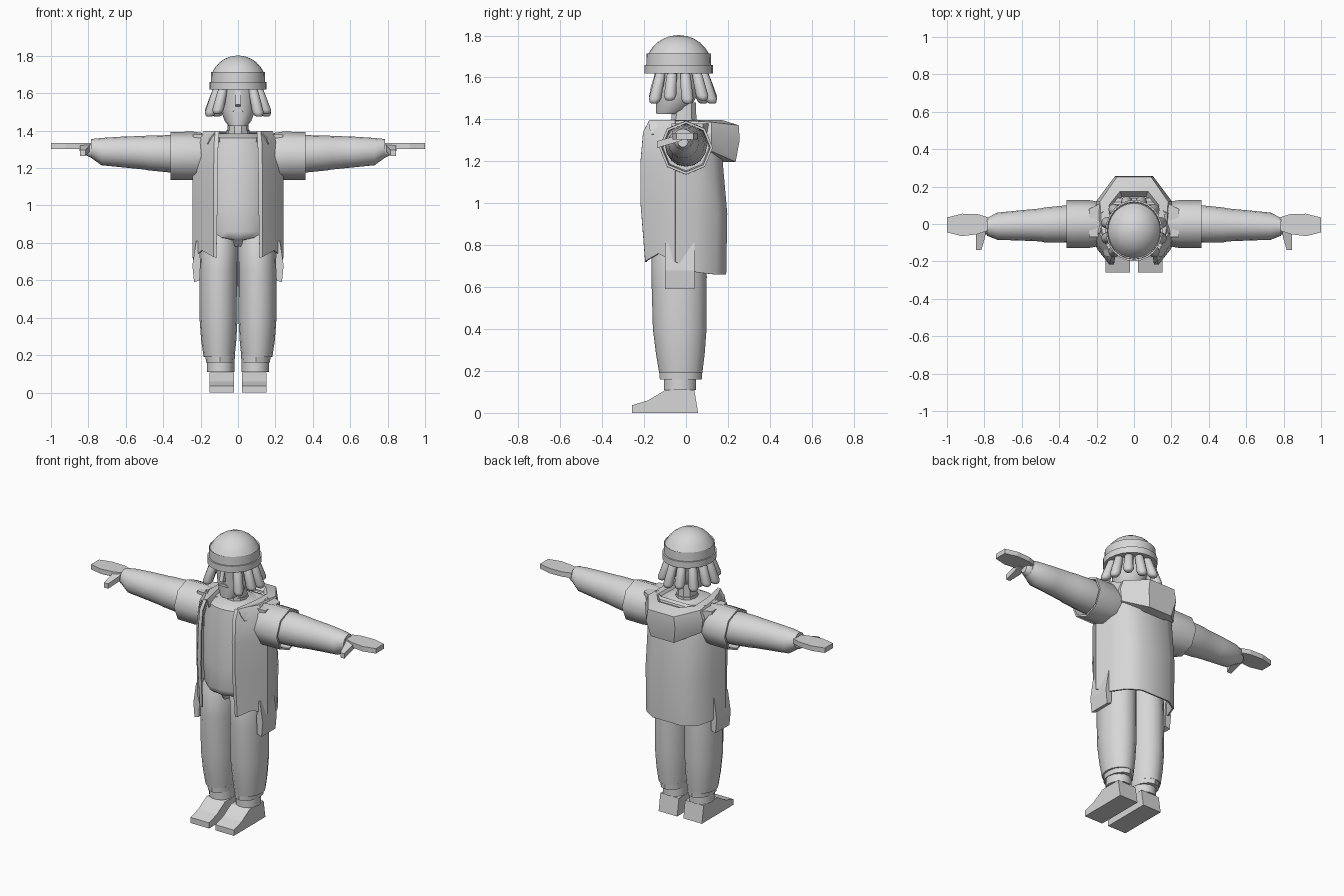
import bpy, bmesh, math

cube = bpy.data.objects.get("Cube")
if cube:
    bpy.data.objects.remove(cube, do_unlink=True)

grey = bpy.data.materials.new("light grey")
grey.use_nodes = True
colour = (0.68, 0.68, 0.68, 1)
grey.diffuse_color = colour
grey.node_tree.nodes["Principled BSDF"].inputs["Base Color"].default_value = colour


def finish(name, bm, mirror=False, thickness=0, angle=35):
    """Turn a bmesh into a finished object, optionally thickened and mirrored."""
    bmesh.ops.remove_doubles(bm, verts=bm.verts, dist=0.0001)
    bmesh.ops.recalc_face_normals(bm, faces=bm.faces)
    mesh = bpy.data.meshes.new(name)
    bm.to_mesh(mesh)
    bm.free()
    mesh.materials.append(grey)
    obj = bpy.data.objects.new(name, mesh)
    bpy.context.collection.objects.link(obj)
    bpy.ops.object.select_all(action='DESELECT')
    bpy.context.view_layer.objects.active = obj
    obj.select_set(True)
    if thickness:
        mod = obj.modifiers.new("Thickness", 'SOLIDIFY')
        mod.thickness = thickness
        mod.offset = 0
        bpy.ops.object.modifier_apply(modifier=mod.name)
    if mirror:
        mod = obj.modifiers.new("Mirror", 'MIRROR')
        mod.use_mirror_merge = False
        bpy.ops.object.modifier_apply(modifier=mod.name)
    if angle:
        bpy.ops.object.shade_smooth_by_angle(angle=math.radians(angle))
    return obj


def skin(rows, closed, capped=False):
    """Join rows of points with quads."""
    bm = bmesh.new()
    rings = [[bm.verts.new(p) for p in row] for row in rows]
    count = len(rings[0])
    for a, b in zip(rings, rings[1:]):
        for i in range(count if closed else count - 1):
            j = (i + 1) % count
            bm.faces.new((a[i], a[j], b[j], b[i]))
    if capped:
        bm.faces.new(rings[0])
        bm.faces.new(rings[-1])
    return bm


def tube(name, stations, axis='Z', sides=16, **options):
    """Loft ellipses; a station is (position, centre a, centre b, radius a, radius b)."""
    rows = []
    for pos, ca, cb, ra, rb in stations:
        ring = []
        for i in range(sides):
            t = math.tau * i / sides
            a, b = ca + ra * math.cos(t), cb + rb * math.sin(t)
            ring.append((a, b, pos) if axis == 'Z' else (pos, a, b))
        rows.append(ring)
    return finish(name, skin(rows, True, True), **options)


def slab(name, outline, low, high, axis, **options):
    """Extrude an outline along an axis from low to high."""
    def place(u, v, w):
        return (w, u, v) if axis == 'X' else (u, w, v) if axis == 'Y' else (u, v, w)
    rows = [[place(u, v, w) for u, v in outline] for w in (low, high)]
    return finish(name, skin(rows, True, True), angle=0, **options)


def both_halves(row):
    """Complete a half row that starts on the +x side of the centre line."""
    return [(-x, y, z) for x, y, z in reversed(row)] + row


# Head, face and neck
tube("head", [(1.425, 0, -.085, .05, .058), (1.45, 0, -.065, .07, .08),
              (1.51, 0, -.045, .093, .1), (1.57, 0, -.04, .1, .11),
              (1.65, 0, -.035, .11, .12)], sides=14)
tube("neck", [(1.33, 0, -.01, .06, .065), (1.48, 0, -.01, .055, .06)], sides=10)
tube("neckband", [(1.35, 0, -.01, .066, .07), (1.4, 0, -.01, .063, .067)], sides=10)
slab("nose", [(-.12, 1.62), (-.148, 1.62), (-.172, 1.54), (-.13, 1.525)],
     -.013, .013, 'X')
slab("mouth", [(-.03, 1.5), (.03, 1.5), (.016, 1.516), (-.016, 1.516)],
     -.15, -.12, 'Y')

# Cap with a raised band and a shallow spherical crown
tube("cap_band", [(1.62, 0, -.035, .152, .164), (1.66, 0, -.035, .152, .164)], sides=24)
dome = [(1.65, 0, -.035, .145, .155), (1.715, 0, -.035, .143, .153)]
for step in range(6):
    t = math.radians(66 - 13 * step)
    r = math.sin(t)
    dome.append((1.647 + .155 * math.cos(t), 0, -.035, .152 * r, .16 * r))
tube("cap_dome", dome, sides=24, angle=45)

# Thick hair locks around the sides and back
for k in range(10):
    t = math.radians(-45 + 30 * k)
    bottom = 1.475 + .015 * (k % 2)
    stations = []
    for f, size in ((0, .4), (.04, .75), (.15, 1), (.75, .85), (1, .7)):
        reach = .158 - .05 * f
        stations.append((bottom + (1.64 - bottom) * f, reach * math.cos(t),
                         -.035 + (reach + .008) * math.sin(t), .031 * size, .031 * size))
    tube(f"hair_lock_{k + 1}", stations, sides=10, angle=60)

# Shirt body with a small crotch gusset
tube("torso", [(.78, 0, -.04, .02, .1), (.815, 0, -.035, .04, .125),
               (.828, 0, -.03, .17, .148), (.86, 0, -.03, .19, .155),
               (1, 0, -.03, .195, .158), (1.25, 0, -.02, .2, .155),
               (1.36, 0, -.02, .17, .14), (1.385, 0, -.01, .1, .1)], sides=20, angle=50)

# Open coat: two slanting front panels and one wrapped back
front = [[(.115, -.19, .72), (.13, -.19, .725), (.19, -.13, .76), (.238, -.05, .72)]]
for z, inner, depth, side in ((1, .11, -.212, .238), (1.2, .108, -.212, .238),
                              (1.34, .105, -.2, .22), (1.395, .1, -.17, .18)):
    front.append([(inner, depth, z), (inner + .02, depth, z),
                  (side - .048, -.135, z), (side, -.05, z)])
finish("coat_front", skin(front, False), mirror=True, thickness=.01, angle=30)

back = [both_halves([(.1, .187, .66), (.175, .14, .66), (.215, .05, .67), (.238, -.05, .72)])]
for z, depth, side in ((.95, .192, .238), (1.2, .17, .238), (1.34, .15, .22),
                       (1.39, .1, .18)):
    back.append(both_halves([(.1, depth, z), (.175, depth - .045, z),
                             (side - .022, .05, z), (side, -.05, z)]))
finish("coat_back", skin(back, False), thickness=.01)

# Shoulder yoke closing the top of the coat
slab("shoulder_yoke", [(-.24, -.07), (.24, -.07), (.24, .08), (.12, .14), (-.12, .14),
                       (-.24, .08)], 1.3, 1.38, 'Z')

# Lowered hood wrapping the neck and hanging on the back
hood = [both_halves(row) for row in (
    [(.08, .14, 1.2), (.18, .08, 1.25), (.19, -.04, 1.32), (.15, -.15, 1.32)],
    [(.08, .235, 1.2), (.19, .12, 1.25), (.195, -.04, 1.34), (.16, -.165, 1.33)],
    [(.1, .253, 1.3), (.2, .12, 1.33), (.19, -.04, 1.37), (.145, -.175, 1.36)],
    [(.09, .25, 1.37), (.18, .12, 1.385), (.17, -.04, 1.393), (.12, -.17, 1.393)],
    [(.075, .175, 1.393), (.135, .1, 1.393), (.13, -.04, 1.395), (.105, -.16, 1.393)],
    [(.065, .15, 1.36), (.11, .085, 1.36), (.11, -.04, 1.36), (.1, -.15, 1.34)])]
finish("hood", skin(hood, False), thickness=.006, angle=30)

# Wide short sleeves over tapering arms
tube("sleeve", [(.17, 0, 1.265, .115, .12), (.24, 0, 1.265, .128, .13),
                (.36, 0, 1.265, .128, .128), (.36, 0, 1.265, .116, .116),
                (.3, 0, 1.265, .11, .11)], axis='X', sides=8, mirror=True, angle=50)
tube("arm", [(.28, 0, 1.272, .098, .098), (.36, 0, 1.276, .1, .1),
             (.48, -.005, 1.281, .093, .093), (.5, -.005, 1.282, .088, .09),
             (.62, -.008, 1.286, .08, .082), (.73, -.012, 1.288, .073, .073),
             (.785, -.015, 1.305, .048, .05)], axis='X', mirror=True)
tube("wrist", [(.73, -.015, 1.29, .045, .045), (.79, -.015, 1.293, .042, .038),
               (.815, -.015, 1.293, .025, .025)], axis='X', sides=10, mirror=True)

# Flat mitten hands with a drooping thumb
slab("hand", [(.78, -.035), (.78, .035), (.83, .052), (.92, .055), (1, .035),
              (1, -.045), (.92, -.065), (.84, -.055)], 1.303, 1.334, 'Z', mirror=True)
thumb = []
for x, y, z, w in ((.82, -.02, 1.315, .028), (.82, -.07, 1.3, .024), (.83, -.138, 1.28, .014)):
    thumb.append([(x - w, y, z - .016), (x + w, y, z - .016),
                  (x + w, y, z + .016), (x - w, y, z + .016)])
finish("thumb", skin(thumb, True, True), mirror=True, angle=0)

# Bulging hip pouches
slab("hip_pouch", [(.205, .6), (.2, .7), (.21, .81), (.224, .81), (.244, .68), (.235, .59)],
     -.1, .04, 'Y', mirror=True)

# Baggy trouser legs gathered at the cuffs
tube("trouser_leg", [(.19, .101, -.025, .083, .103), (.28, .103, -.027, .094, .116),
                     (.4, .104, -.03, .102, .128), (.65, .104, -.033, .103, .132),
                     (.82, .1, -.033, .1, .13), (.88, .1, -.03, .08, .1)], mirror=True)
tube("trouser_cuff", [(.16, .095, -.025, .076, .1), (.195, .095, -.025, .079, .102)],
     sides=12, mirror=True)
tube("ankle_band", [(.11, .093, -.028, .073, .078), (.165, .093, -.028, .073, .078)],
     sides=14, mirror=True)

# Wedge shoes
slab("shoe", [(-.258, 0), (.058, 0), (.04, .108), (-.1, .108), (-.18, .06), (-.258, .036)],
     .022, .152, 'X', mirror=True)
